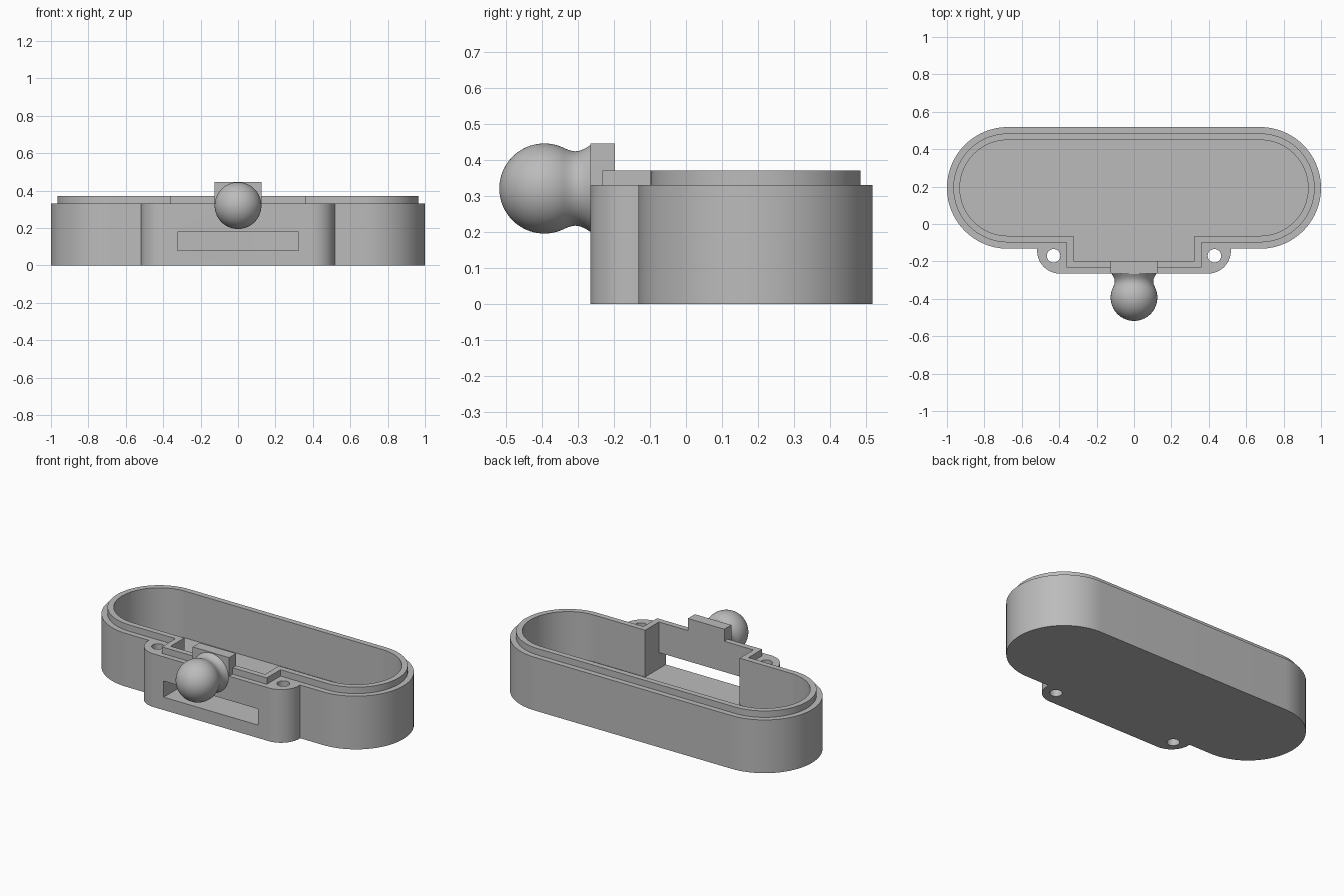
import bpy, bmesh, math

if "Cube" in bpy.data.objects:
    bpy.data.objects.remove(bpy.data.objects["Cube"], do_unlink=True)

CY, CX, R = 0.193, 0.675, 0.325      # rounded case: centre y, arc centre x, radius
WALL_TOP, FLOOR = 0.33, 0.08

grey = bpy.data.materials.new("plain grey")
grey.use_nodes = True
grey.diffuse_color = (0.5, 0.5, 0.5, 1)
grey.node_tree.nodes["Principled BSDF"].inputs["Base Color"].default_value = (0.5, 0.5, 0.5, 1)


def finish(name, bm):
    bmesh.ops.recalc_face_normals(bm, faces=bm.faces)
    mesh = bpy.data.meshes.new(name)
    bm.to_mesh(mesh)
    bm.free()
    mesh.materials.append(grey)
    obj = bpy.data.objects.new(name, mesh)
    bpy.context.collection.objects.link(obj)
    return obj


def arc(cx, cy, r, start, end, n):
    angles = [math.radians(start + (end - start) * i / n) for i in range(n + 1)]
    return [(cx + r * math.cos(a), cy + r * math.sin(a)) for a in angles]


def prism(name, outline, z0, z1):
    bm = bmesh.new()
    face = bm.faces.new([bm.verts.new((x, y, z0)) for x, y in outline])
    top = bmesh.ops.extrude_face_region(bm, geom=[face])["geom"]
    verts = [v for v in top if isinstance(v, bmesh.types.BMVert)]
    bmesh.ops.translate(bm, verts=verts, vec=(0, 0, z1 - z0))
    return finish(name, bm)


def box(name, x, y0, y1, z0, z1):
    return prism(name, [(-x, y0), (x, y0), (x, y1), (-x, y1)], z0, z1)


def case_outline(inset, tab_x, tab_y, corner=0):
    """Stadium with a front tab whose outer corners may be rounded."""
    r = R - inset
    pts = arc(CX, CY, r, -90, 90, 48) + arc(-CX, CY, r, 90, 270, 48)
    pts.append((-tab_x, CY - r))
    if corner:
        pts += arc(corner - tab_x, tab_y + corner, corner, 180, 270, 20)
        pts += arc(tab_x - corner, tab_y + corner, corner, 270, 360, 20)
    else:
        pts += [(-tab_x, tab_y), (tab_x, tab_y)]
    return pts + [(tab_x, CY - r)]


def combine(target, tool, operation):
    mod = target.modifiers.new("cut", "BOOLEAN")
    mod.operation, mod.solver, mod.object = operation, "EXACT", tool
    bpy.context.view_layer.objects.active = target
    bpy.ops.object.modifier_apply(modifier=mod.name)
    bpy.data.objects.remove(tool, do_unlink=True)


def smooth(obj):
    bpy.ops.object.select_all(action="DESELECT")
    obj.select_set(True)
    bpy.context.view_layer.objects.active = obj
    bpy.ops.object.shade_smooth_by_angle(angle=math.radians(30))


# Hollow case with a stepped lip
case = prism("case", case_outline(0, 0.518, -0.265, 0.122), 0, WALL_TOP)
combine(case, prism("lip", case_outline(0.034, 0.36, -0.232), 0.2, 0.37), "UNION")
combine(case, prism("pocket", case_outline(0.069, 0.324, -0.197), FLOOR, 0.6), "DIFFERENCE")

# Front slot and screw holes
combine(case, box("slot", 0.324, -0.3, -0.15, FLOOR, 0.18), "DIFFERENCE")
for side in (-1, 1):
    hole = prism("hole", arc(side * 0.43, -0.17, 0.036, 0, 348.75, 31), -0.1, 0.6)
    combine(case, hole, "DIFFERENCE")

# Raised block behind the ball
combine(case, box("block", 0.125, -0.265, -0.197, 0.25, 0.445), "UNION")
smooth(case)

# Ball and flared neck, turned around the y axis
BALL_Y, BALL_Z, BALL_R = -0.393, 0.32, 0.125
profile = [(BALL_Y - BALL_R * math.cos(a), BALL_R * math.sin(a))
           for a in (math.radians(117.6) * i / 30 for i in range(31))]
profile += [(-0.322, 0.1055), (-0.308, 0.103), (-0.294, 0.105),
            (-0.28, 0.111), (-0.266, 0.12), (-0.25, 0.12), (-0.25, 0)]
bm = bmesh.new()
verts = [bm.verts.new((0, y, BALL_Z + r)) for y, r in profile]
edges = [bm.edges.new(pair) for pair in zip(verts, verts[1:])]
bmesh.ops.spin(bm, geom=verts + edges, cent=(0, 0, BALL_Z), axis=(0, 1, 0),
               angle=math.tau, steps=64)
bmesh.ops.remove_doubles(bm, verts=bm.verts, dist=0.0005)
smooth(finish("ball_mount", bm))
